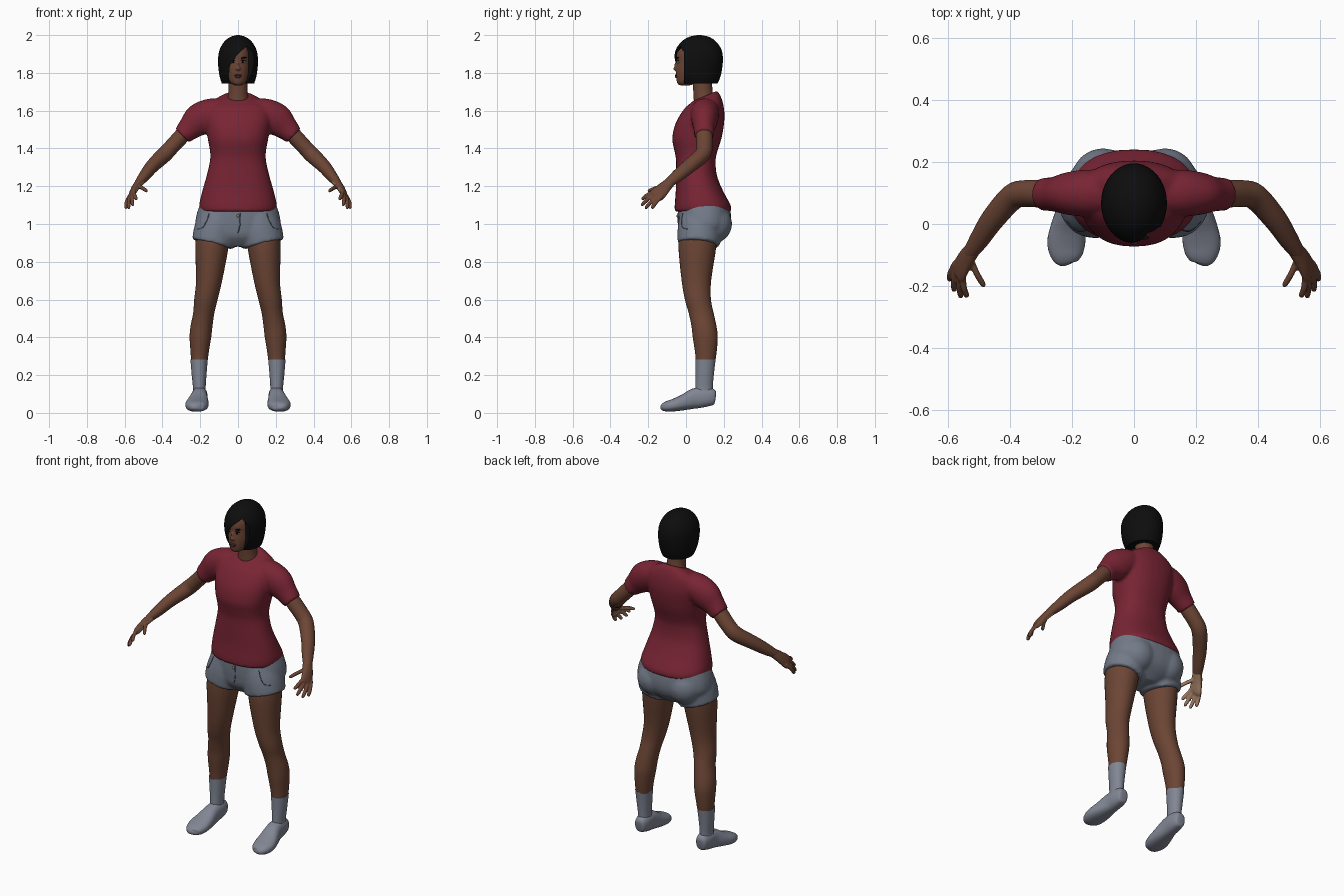
import bpy, bmesh, math
from mathutils import Vector, Matrix

cube = bpy.data.objects.get("Cube")
if cube:
    bpy.data.objects.remove(cube, do_unlink=True)


def material(name, r, g, b):
    m = bpy.data.materials.new(name)
    m.use_nodes = True
    m.diffuse_color = (r, g, b, 1)
    bsdf = m.node_tree.nodes["Principled BSDF"]
    bsdf.inputs["Base Color"].default_value = (r, g, b, 1)
    bsdf.inputs["Roughness"].default_value = 0.8
    return m


SKIN = material("brown skin", .15, .06, .035)
PALM = material("pale palm", .36, .21, .13)
RED = material("dark red cotton", .19, .018, .034)
GREY = material("blue grey denim", .17, .195, .245)
LIGHT = material("light grey", .22, .24, .295)
BLACK = material("black hair", .004, .004, .004)
LIPS = material("dark lips", .11, .035, .028)
WHITE = material("eye white", .4, .37, .34)
SEAM = material("seam grey", .08, .09, .115)
BRASS = material("brass", .35, .19, .06)


def blend(p, t):
    """Catmull-Rom interpolation of four rings."""
    return [.5 * (2*b + (c-a)*t + (2*a-5*b+4*c-d)*t*t + (3*b-a-3*c+d)*t**3)
            for a, b, c, d in zip(*p)]


def loft(bm, rings, axis=None, n=32, power=2, steps=4):
    """Rings are x, y, z, two radii and an optional front-to-back slope."""
    r = [tuple(k) + (0,) * (6 - len(k)) for k in rings]
    r = [r[0]] + r + [r[-1]]
    path = [blend(r[i:i+4], s / steps) for i in range(len(r)-3) for s in range(steps)]
    path.append(r[-1])
    loops = []
    for i, k in enumerate(path):
        u, v = Vector((1, 0, 0)), Vector((0, 1, k[5]))
        if axis:
            before, after = path[max(i-1, 0)], path[min(i+1, len(path)-1)]
            t = (Vector(after[:3]) - Vector(before[:3])).normalized()
            u = t.cross(Vector(axis)).normalized()
            v = u.cross(t)
        loop = []
        for j in range(n):
            c, s = math.cos(math.tau*j/n), math.sin(math.tau*j/n)
            c = math.copysign(abs(c) ** (2/power), c)
            s = math.copysign(abs(s) ** (2/power), s)
            loop.append(bm.verts.new(Vector(k[:3]) + u*k[3]*c + v*k[4]*s))
        loops.append(loop)
    for a, b in zip(loops, loops[1:]):
        for j in range(n):
            bm.faces.new((a[j], a[(j+1) % n], b[(j+1) % n], b[j]))
    bm.faces.new(loops[0])
    bm.faces.new(loops[-1])


def ball(bm, centre, radii, roll=0):
    m = Matrix.Translation(centre) @ Matrix.Rotation(roll, 4, 'Y') @ Matrix.Diagonal((*radii, 1))
    bmesh.ops.create_uvsphere(bm, u_segments=24, v_segments=14, radius=1, matrix=m)


def bake(ob):
    bpy.ops.object.select_all(action='DESELECT')
    ob.select_set(True)
    bpy.context.view_layer.objects.active = ob
    bpy.ops.object.convert(target='MESH')
    bpy.ops.object.shade_smooth_by_angle(angle=math.radians(50))


def make(name, bm, mat, voxel=0, mirror=False):
    bmesh.ops.recalc_face_normals(bm, faces=bm.faces)
    mesh = bpy.data.meshes.new(name)
    bm.to_mesh(mesh)
    bm.free()
    mesh.materials.append(mat)
    ob = bpy.data.objects.new(name, mesh)
    bpy.context.scene.collection.objects.link(ob)
    if voxel:
        m = ob.modifiers.new("fuse", 'REMESH')
        m.mode, m.voxel_size = 'VOXEL', voxel
        m = ob.modifiers.new("soften", 'SMOOTH')
        m.factor, m.iterations = .5, 5
    if mirror:
        ob.modifiers.new("mirror", 'MIRROR').use_mirror_merge = False
    bake(ob)
    return ob


def part(name, rings, mat, mirror=False, **options):
    bm = bmesh.new()
    loft(bm, rings, **options)
    return make(name, bm, mat, mirror=mirror)


# Shirt: torso and sleeves fused
bm = bmesh.new()
loft(bm, [(0, .09, 1.065, .2, .15), (0, .088, 1.1, .206, .148), (0, .07, 1.18, .188, .124),
          (0, .055, 1.26, .165, .108), (0, .052, 1.34, .148, .105), (0, .053, 1.39, .149, .115),
          (0, .057, 1.45, .16, .13), (0, .07, 1.52, .172, .13), (0, .087, 1.58, .178, .117),
          (0, .098, 1.63, .165, .098, .1), (0, .1, 1.66, .115, .08, .3),
          (0, .1, 1.678, .07, .064, .42)], power=2.3)
for s in (1, -1):
    loft(bm, [(s*.08, .1, 1.62, .05, .06), (s*.14, .1, 1.592, .076, .075),
              (s*.205, .098, 1.552, .086, .07), (s*.255, .096, 1.508, .066, .056),
              (s*.296, .096, 1.467, .051, .053)], axis=(0, 1, 0))
make("shirt", bm, RED, voxel=.009)

# Shorts: hips, buttocks and short legs fused
bm = bmesh.new()
loft(bm, [(0, .093, 1.11, .2, .135), (0, .098, 1.04, .222, .141), (0, .098, .98, .222, .138),
          (0, .09, .93, .17, .12), (0, .08, .88, .06, .07)], power=2.3)
for s in (1, -1):
    ball(bm, (s*.1, .148, 1.0), (.1, .096, .1))
    loft(bm, [(s*.1, .085, 1.03, .11, .12), (s*.117, .073, .965, .116, .118),
              (s*.135, .067, .893, .112, .112)], axis=(0, 1, 0))
shorts = make("shorts", bm, GREY, voxel=.009)


def seam(name, points, mirror):
    """Thin stitched line laid on the shorts."""
    rings = []
    for p in points:
        hit = shorts.closest_point_on_mesh(Vector(p))[1]
        rings.append((*hit, .0025, .0025))
    part(name, rings, SEAM, mirror, axis=(0, 1, 0), n=8)


seam("pocket_seams", [(.17, -.05, 1.07), (.18, -.05, 1.03), (.2, -.04, .99), (.225, 0, .975)], True)
seam("fly_seam", [(.012, -.1, 1.06), (.012, -.1, .99), (0, -.1, .94)], False)
bm = bmesh.new()
ball(bm, (0, -.045, 1.043), (.008, .006, .008))
make("button", bm, BRASS)

# Legs, socks and shoes
part("legs", [(.133, .065, .96, .085, .095), (.138, .06, .88, .088, .1), (.153, .055, .7, .069, .078),
              (.17, .063, .6, .062, .069), (.181, .08, .53, .056, .066), (.193, .095, .46, .058, .066),
              (.199, .102, .4, .057, .066), (.203, .105, .32, .048, .057),
              (.205, .103, .26, .042, .05)], SKIN, True)
part("socks", [(.206, .103, .283, .046, .054), (.206, .099, .2, .039, .048),
               (.205, .096, .14, .034, .046), (.205, .095, .09, .034, .046)], LIGHT, True)
part("shoes", [(.203, .157, .08, .02, .016), (.203, .149, .081, .04, .031), (.203, .11, .085, .052, .041),
               (.205, .05, .077, .054, .044), (.212, -.01, .056, .042, .056),
               (.218, -.06, .042, .034, .061), (.217, -.1, .034, .028, .052),
               (.214, -.124, .03, .018, .034), (.212, -.131, .03, .005, .01)],
     LIGHT, True, axis=(1, 0, 0), power=2.4)

# Arms
part("arms", [(.25, .096, 1.52, .04, .042), (.3, .097, 1.464, .042, .044), (.35, .098, 1.41, .041, .043),
              (.392, .086, 1.366, .042, .042), (.455, .015, 1.305, .036, .039),
              (.495, -.045, 1.255, .03, .034), (.522, -.085, 1.222, .023, .027),
              (.53, -.096, 1.211, .02, .025)], SKIN, True, axis=(0, 1, 0))

# Hands: palm, four fingers and thumb fused, pale on the inner side
bm = bmesh.new()
loft(bm, [(.516, -.078, 1.228, .023, .027), (.543, -.115, 1.192, .02, .035),
          (.562, -.15, 1.157, .016, .042), (.569, -.163, 1.144, .009, .036)], axis=(0, 1, 0))
fingers = [((.55, -.172, 1.168), (.538, -.236, 1.13)), ((.558, -.16, 1.158), (.558, -.238, 1.098)),
           ((.569, -.147, 1.147), (.58, -.217, 1.082)), ((.578, -.135, 1.137), (.595, -.182, 1.082)),
           ((.528, -.105, 1.2), (.482, -.203, 1.174))]
for base, tip in fingers:
    a, b = Vector(base), Vector(tip)
    knuckle = a.lerp(b, .5) + Vector((.004, 0, .005))
    size = .0105
    loft(bm, [(*a.lerp(b, -.2), size, size), (*knuckle, size, size), (*a.lerp(b, .9), size*.9, size*.9),
              (*b, .004, .004)], axis=(0, 1, 0), n=12)
hands = make("hands", bm, SKIN, voxel=.004)
hands.data.materials.append(PALM)
inward = Vector((-.73, 0, -.68))
for f in hands.data.polygons:
    f.material_index = int(f.normal.dot(inward) > .45)
hands.modifiers.new("mirror", 'MIRROR').use_mirror_merge = False
bake(hands)

# Head and neck
part("neck", [(0, .1, 1.6, .06, .056), (0, .097, 1.66, .056, .056), (0, .09, 1.7, .051, .051),
              (0, .085, 1.77, .051, .052)], SKIN)
bm = bmesh.new()
loft(bm, [(0, -.005, 1.734, .018, .025), (0, .0, 1.74, .031, .043), (0, .012, 1.755, .047, .061),
          (0, .03, 1.785, .06, .083), (0, .045, 1.82, .068, .099), (0, .055, 1.86, .071, .105),
          (0, .06, 1.9, .072, .11), (0, .065, 1.94, .064, .098), (0, .068, 1.97, .04, .06)])
ball(bm, (0, -.056, 1.822), (.014, .012, .009))
ball(bm, (0, -.051, 1.838), (.008, .011, .022))
make("head", bm, SKIN, voxel=.005)

# Face details
bm = bmesh.new()
ball(bm, (.026, -.042, 1.857), (.013, .006, .006))
make("eyes", bm, WHITE, mirror=True)
bm = bmesh.new()
ball(bm, (.026, -.046, 1.857), (.006, .004, .006))
ball(bm, (.028, -.044, 1.865), (.016, .006, .0025), .1)
ball(bm, (.03, -.044, 1.88), (.019, .006, .004), -.2)
make("pupils_and_brows", bm, BLACK, mirror=True)
bm = bmesh.new()
ball(bm, (0, -.051, 1.788), (.021, .008, .005))
ball(bm, (0, -.051, 1.779), (.018, .008, .006))
make("lips", bm, LIPS)

# Bobbed hair with a swept fringe cut open over the face
hair = part("hair", [(0, .075, 1.745, .086, .093), (0, .07, 1.79, .099, .115), (0, .067, 1.86, .106, .128),
                     (0, .067, 1.92, .098, .122), (0, .068, 1.965, .073, .092),
                     (0, .069, 1.99, .041, .054), (0, .07, 2.0, .008, .01)], BLACK, n=48)
bm = bmesh.new()
outline = [(.045, 1.942), (-.01, 1.888), (-.043, 1.84), (-.055, 1.7), (.13, 1.7), (.11, 1.87), (.075, 1.915)]
face = bm.faces.new([bm.verts.new((x, -.3, z)) for x, z in outline])
pulled = bmesh.ops.extrude_face_region(bm, geom=[face])["geom"]
bmesh.ops.translate(bm, vec=(0, .29, 0), verts=[g for g in pulled if isinstance(g, bmesh.types.BMVert)])
cutter = make("fringe_cutter", bm, BLACK)
cutter.hide_render = True
cut = hair.modifiers.new("fringe", 'BOOLEAN')
cut.operation, cut.solver, cut.object = 'DIFFERENCE', 'EXACT', cutter
bake(hair)
bpy.data.objects.remove(cutter, do_unlink=True)
